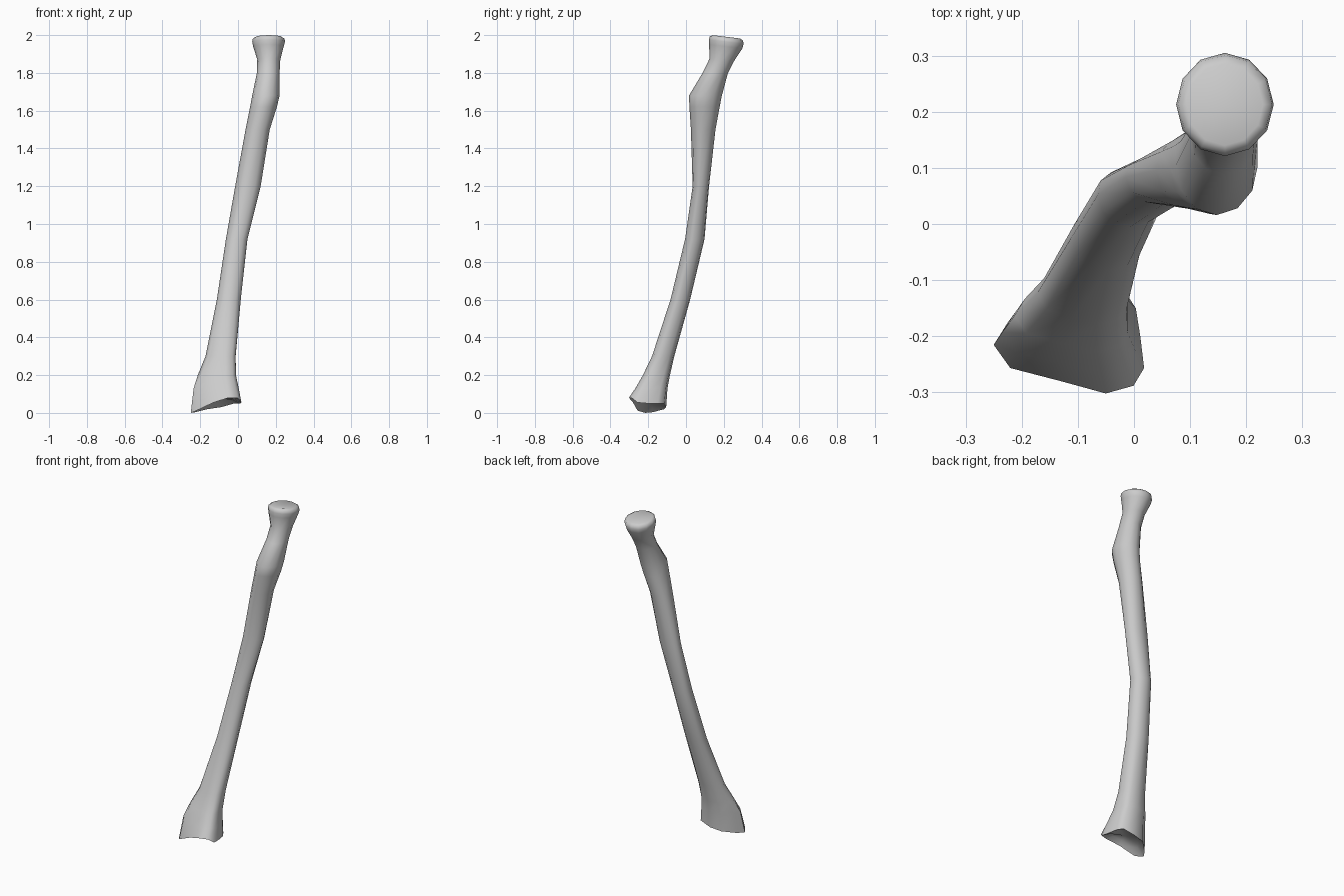
import bpy, bmesh, math
from mathutils import Vector

if "Cube" in bpy.data.objects:
    bpy.data.objects.remove(bpy.data.objects["Cube"])

N = 12
# Unit cross-sections, counter-clockwise from +x
DISC = [(math.cos(2 * math.pi * i / N), math.sin(2 * math.pi * i / N)) for i in range(N)]
SHAFT = [(1, -.1), (.8, .55), (.4, .9), (-.1, 1), (-.6, .88), (-.92, .6),
         (-1, .12), (-.85, -.5), (-.5, -.9), (0, -1), (.55, -.85), (.9, -.5)]
WRIST = [(.95, .03), (.89, .54), (.72, .9), (.19, 1), (-.33, .9), (-.81, .29),
         (-1, -.12), (-.78, -.54), (-.1, -.78), (.49, -1), (.86, -.86), (1, -.54)]
# Height of the lower rim at each point of the wrist outline
RIM_Z = [.05, .05, .05, .03, .02, .004, 0, .012, .055, .08, .08, .055]

# Rings: z, x min, x max, y min, y max, shape (-1 disc, 0 shaft, 1 wrist), tilt
RINGS = [
    (.13, -.235, .004, -.268, -.098, 1, 0),
    (.20, -.213, -.01, -.228, -.085, .9, 0),
    (.30, -.172, -.01, -.18, -.062, .6, 0),
    (.60, -.112, .015, -.082, .022, .1, 0),
    (.92, -.064, .05, -.005, .098, 0, 0),
    (1.20, -.015, .12, .035, .122, 0, 0),
    (1.50, .04, .168, .026, .156, -.3, 0),
    (1.62, .064, .206, .018, .178, -.8, 0),
    (1.68, .075, .22, .016, .19, -.8, 0),
    (1.80, .1, .22, .088, .222, -1, 0),
    (1.87, .102, .224, .125, .255, -1, .1),
    (1.94, .08, .242, .122, .298, -1, .12),
    (1.965, .075, .249, .121, .305, -1, .12),
    (1.982, .079, .246, .126, .301, -1, .12),
    (1.991, .094, .23, .14, .286, -1, .12),
]


def outline(x0, x1, y0, y1, shape):
    other = WRIST if shape > 0 else DISC
    w = abs(shape)
    return [((x0 + x1) / 2 + (x1 - x0) / 2 * (a[0] * (1 - w) + b[0] * w),
             (y0 + y1) / 2 + (y1 - y0) / 2 * (a[1] * (1 - w) + b[1] * w))
            for a, b in zip(SHAFT, other)]


bm = bmesh.new()
loops = []

# Hollow joint surface under the wrist end, then its wavy rim
rim = [Vector((x, y, z)) for (x, y), z in zip(outline(-.25, .018, -.302, -.105, 1), RIM_Z)]
middle = Vector((-.11, -.2, .075))
hollow = [middle.lerp(p, .65) + Vector((0, 0, .012)) for p in rim]
loops.append([bm.verts.new(p) for p in hollow])
loops.append([bm.verts.new(p) for p in rim])

# Shaft, bump and head
for z, x0, x1, y0, y1, shape, tilt in RINGS:
    yc = (y0 + y1) / 2
    loops.append([bm.verts.new((x, y, z - tilt * (y - yc)))
                  for x, y in outline(x0, x1, y0, y1, shape)])
for a, b in zip(loops, loops[1:]):
    for i in range(N):
        j = (i + 1) % N
        bm.faces.new((a[i], a[j], b[j], b[i]))

# Close the two ends with shallow fans
for loop, centre in ((loops[0], middle), (loops[-1], Vector((.162, .213, 1.984)))):
    c = bm.verts.new(centre)
    for i in range(N):
        bm.faces.new((loop[i], loop[(i + 1) % N], c))
bmesh.ops.recalc_face_normals(bm, faces=bm.faces)

mesh = bpy.data.meshes.new("forearm_bone")
bm.to_mesh(mesh)
bm.free()
bone = bpy.data.objects.new("forearm_bone", mesh)
bpy.context.collection.objects.link(bone)
bpy.context.view_layer.objects.active = bone
bone.select_set(True)
bpy.ops.object.shade_smooth_by_angle(angle=math.radians(60))
